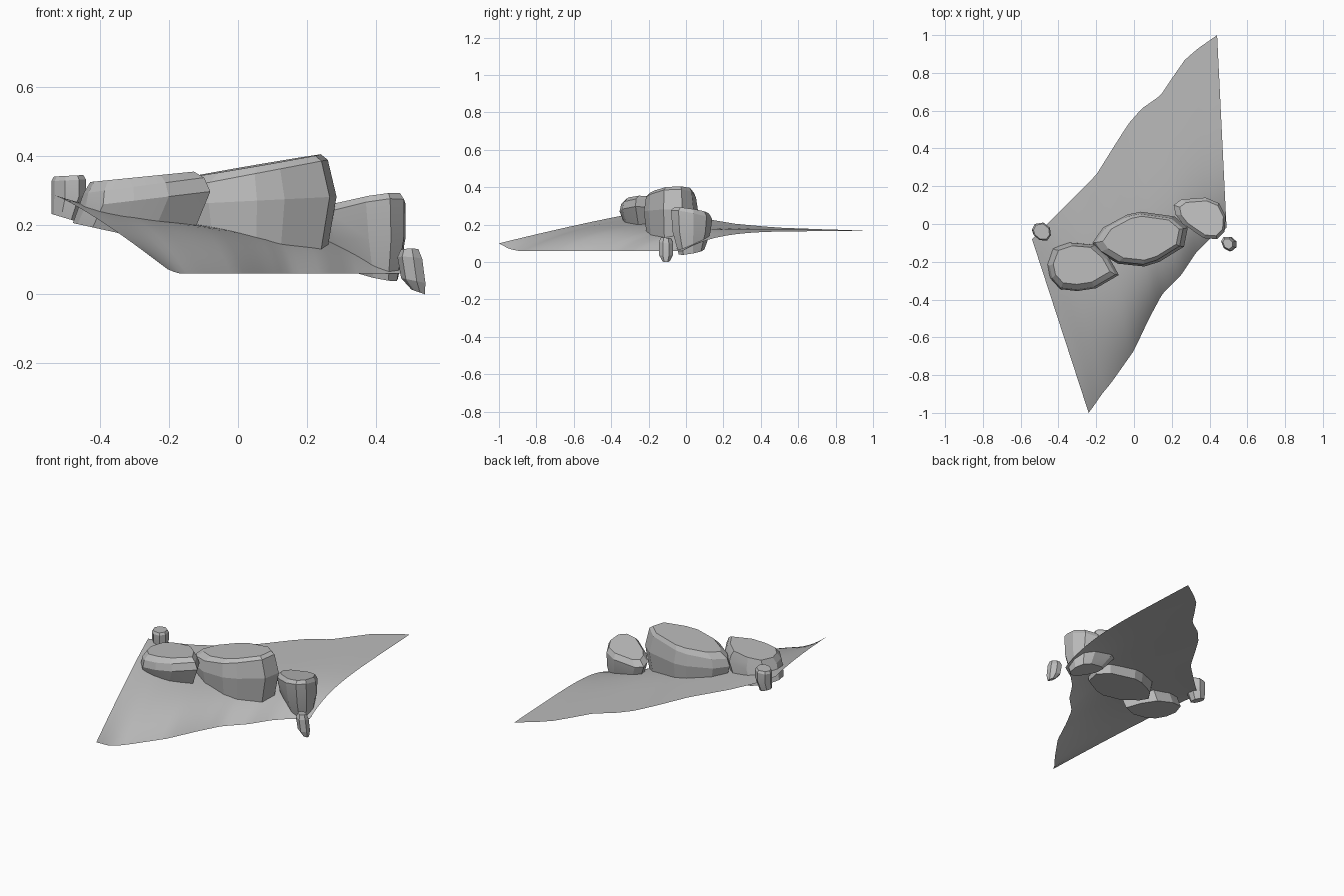
import bpy, bmesh, math

if "Cube" in bpy.data.objects:
    bpy.data.objects.remove(bpy.data.objects["Cube"])

stone = bpy.data.materials.new("grey stone")
stone.diffuse_color = (0.5, 0.5, 0.5, 1)
stone.use_nodes = True
stone.node_tree.nodes["Principled BSDF"].inputs["Base Color"].default_value = stone.diffuse_color


def finish(bm, name, angle):
    mesh = bpy.data.meshes.new(name)
    bm.to_mesh(mesh)
    bm.free()
    mesh.materials.append(stone)
    obj = bpy.data.objects.new(name, mesh)
    bpy.context.collection.objects.link(obj)
    bpy.ops.object.select_all(action='DESELECT')
    obj.select_set(True)
    bpy.context.view_layer.objects.active = obj
    bpy.ops.object.shade_smooth_by_angle(angle=math.radians(angle))


def lerp_curve(points, t):
    """Value of a piecewise curve whose points start with their parameter."""
    for a, b in zip(points, points[1:]):
        if t <= b[0] + 1e-6:
            f = (t - a[0]) / (b[0] - a[0])
            return [p + (q - p) * f for p, q in zip(a, b)]
    return points[-1]


# Ground sheet: wavy front and back rims (x, y, z), joined by a slope that
# gets steeper near the front rim toward the right
FRONT = [(-.24, -1, .10), (-.20, -.945, .07), (-.17, -.90, .06), (-.12, -.84, .06),
         (0, -.67, .06), (.08, -.50, .06), (.15, -.37, .06), (.25, -.27, .06),
         (.33, -.15, .06), (.40, -.08, .06), (.49, -.02, .06)]
BACK = [(-.54, -.08, .29), (-.45, .01, .255), (-.36, .10, .232), (-.20, .26, .205),
        (-.10, .42, .19), (-.03, .53, .182), (.04, .61, .18), (.14, .68, .177),
        (.20, .77, .174), (.27, .87, .171), (.34, .93, .168), (.44, 1, .165)]
NU, NV = 40, 28
bm = bmesh.new()
grid = []
for i in range(NU + 1):
    u = i / NU
    f = lerp_curve(FRONT, -.24 + .73 * u)
    b = lerp_curve(BACK, -.54 + .98 * u)
    steep = 1.2 + 4.5 * min(1, u / .5)
    row = []
    for j in range(NV + 1):
        v = (j / NV) ** 1.4
        rise = 1 - (1 - v) ** steep
        row.append(bm.verts.new((f[0] + (b[0] - f[0]) * v,
                                 f[1] + (b[1] - f[1]) * v,
                                 f[2] + (b[2] - f[2]) * rise)))
    grid.append(row)
for i in range(NU):
    for j in range(NV):
        bm.faces.new((grid[i][j], grid[i + 1][j], grid[i + 1][j + 1], grid[i][j + 1]))
finish(bm, "ground_sheet", 60)


def rock(name, outline, layers):
    """Faceted boulder: hull of scaled outlines on tilted planes.
    Each layer is (scale, x shift, y shift, z, slope in x, slope in y)."""
    cx = (min(p[0] for p in outline) + max(p[0] for p in outline)) / 2
    cy = (min(p[1] for p in outline) + max(p[1] for p in outline)) / 2
    bm = bmesh.new()
    for s, dx, dy, z, sx, sy in layers:
        for x, y in outline:
            px, py = (x - cx) * s, (y - cy) * s
            bm.verts.new((cx + px + dx, cy + py + dy, z + px * sx + py * sy))
    hull = bmesh.ops.convex_hull(bm, input=bm.verts)
    junk = {g for g in hull["geom_interior"] + hull["geom_unused"]
            if isinstance(g, bmesh.types.BMVert)}
    bmesh.ops.delete(bm, geom=list(junk), context='VERTS')
    bmesh.ops.dissolve_limit(bm, angle_limit=math.radians(4), verts=bm.verts, edges=bm.edges)
    bmesh.ops.recalc_face_normals(bm, faces=bm.faces)
    finish(bm, name, 14)


# Three large boulders in a row
rock("left_boulder",
     [(-.455, -.22), (-.42, -.13), (-.33, -.10), (-.21, -.11), (-.13, -.18),
      (-.08, -.27), (-.20, -.34), (-.30, -.355), (-.39, -.345), (-.44, -.29)],
     [(.80, -.01, .01, .34, .10, .0), (.93, -.005, 0, .315, .13, 0),
      (1, 0, 0, .275, .12, 0), (.88, -.045, .02, .17, -.22, 0)])
rock("middle_boulder",
     [(-.235, -.10), (-.18, -.02), (-.05, .05), (.02, .065), (.20, .04), (.27, -.02),
      (.25, -.12), (.12, -.20), (.04, -.225), (-.10, -.21), (-.20, -.15)],
     [(.80, .02, .005, .37, .17, .02), (.92, .01, 0, .345, .19, 0),
      (1, .015, 0, .27, .05, 0), (.88, .015, 0, .125, -.08, 0)])
rock("right_boulder",
     [(.21, .10), (.25, .13), (.38, .14), (.45, .11), (.485, .04), (.48, -.04),
      (.44, -.08), (.37, -.075), (.26, 0), (.22, .05)],
     [(.84, .01, 0, .27, .13, -.14), (1, 0, 0, .245, .13, -.18),
      (.92, .01, 0, .16, 0, 0), (.62, .03, 0, .06, -.18, .15)])

# Two small stones at the ends
rock("right_pebble",
     [(.46, -.09), (.475, -.065), (.51, -.065), (.538, -.09), (.538, -.125),
      (.51, -.148), (.475, -.13)],
     [(.65, -.003, 0, .13, 0, -.1), (.92, -.002, 0, .105, -.1, -.1),
      (.9, .008, 0, .04, -.2, 0), (.5, .022, 0, .007, -.35, 0)])
rock("left_pebble",
     [(-.54, -.03), (-.525, 0), (-.48, .008), (-.445, -.02), (-.44, -.06),
      (-.46, -.088), (-.50, -.085), (-.53, -.06)],
     [(.85, 0, 0, .343, .05, 0), (1, 0, 0, .33, .05, 0),
      (1, 0, 0, .28, .1, 0), (.72, -.014, 0, .222, -.3, 0)])
